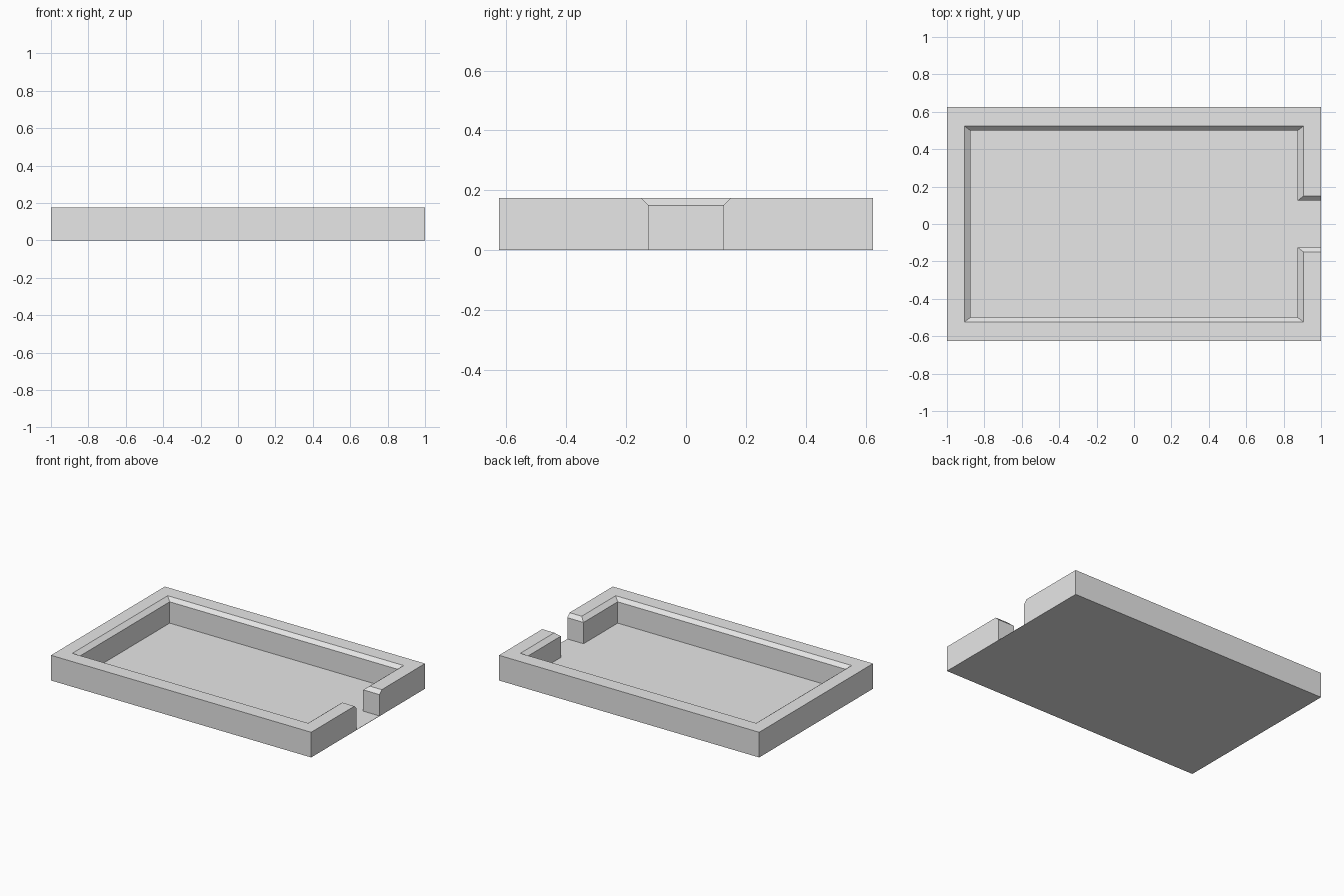
import bpy, bmesh

if "Cube" in bpy.data.objects:
    bpy.data.objects.remove(bpy.data.objects["Cube"])

FLOOR = 0.002           # very thin base sheet
HX, HY, TOP = 1.0, 0.625, 0.175

grey = bpy.data.materials.new("light grey")
grey.diffuse_color = (0.8, 0.8, 0.8, 1)
grey.use_nodes = True
grey.node_tree.nodes["Principled BSDF"].inputs["Base Color"].default_value = grey.diffuse_color


def make_object(name, bm):
    bmesh.ops.recalc_face_normals(bm, faces=bm.faces)
    mesh = bpy.data.meshes.new(name)
    bm.to_mesh(mesh)
    bm.free()
    mesh.materials.append(grey)
    obj = bpy.data.objects.new(name, mesh)
    bpy.context.collection.objects.link(obj)
    return obj


def c_path(x, y, gap):
    """Rectangular C shape, open on the right side at the gap."""
    half = [(x, gap), (x, y), (-x, y)]
    return half + [(px, -py) for px, py in reversed(half)]


def wall_ring(bm, ix, iy, gap, z):
    """Outer and inner C outlines of the wall at one height."""
    make = lambda pts: [bm.verts.new((x, y, z)) for x, y in pts]
    return make(c_path(HX, HY, gap)), make(c_path(ix, iy, gap))


# Base sheet
bm = bmesh.new()
bmesh.ops.create_cube(bm, size=1)
for v in bm.verts:
    v.co = (v.co.x * 2 * HX, v.co.y * 2 * HY, (v.co.z + 0.5) * FLOOR)
make_object("floor", bm)

# Rim wall with bevelled inner edge and an opening on the right
bm = bmesh.new()
rings = [wall_ring(bm, 0.875, 0.5, 0.125, FLOOR),
         wall_ring(bm, 0.875, 0.5, 0.125, 0.15),
         wall_ring(bm, 0.907, 0.524, 0.15, TOP)]
for low, high in zip(rings, rings[1:]):
    a = low[0] + low[1][::-1]
    b = high[0] + high[1][::-1]
    for i in range(len(a)):
        j = (i + 1) % len(a)
        bm.faces.new((a[i], a[j], b[j], b[i]))
for outer, inner in (rings[0], rings[-1]):
    for i in range(len(outer) - 1):
        bm.faces.new((outer[i], outer[i + 1], inner[i + 1], inner[i]))
make_object("rim_wall", bm)
